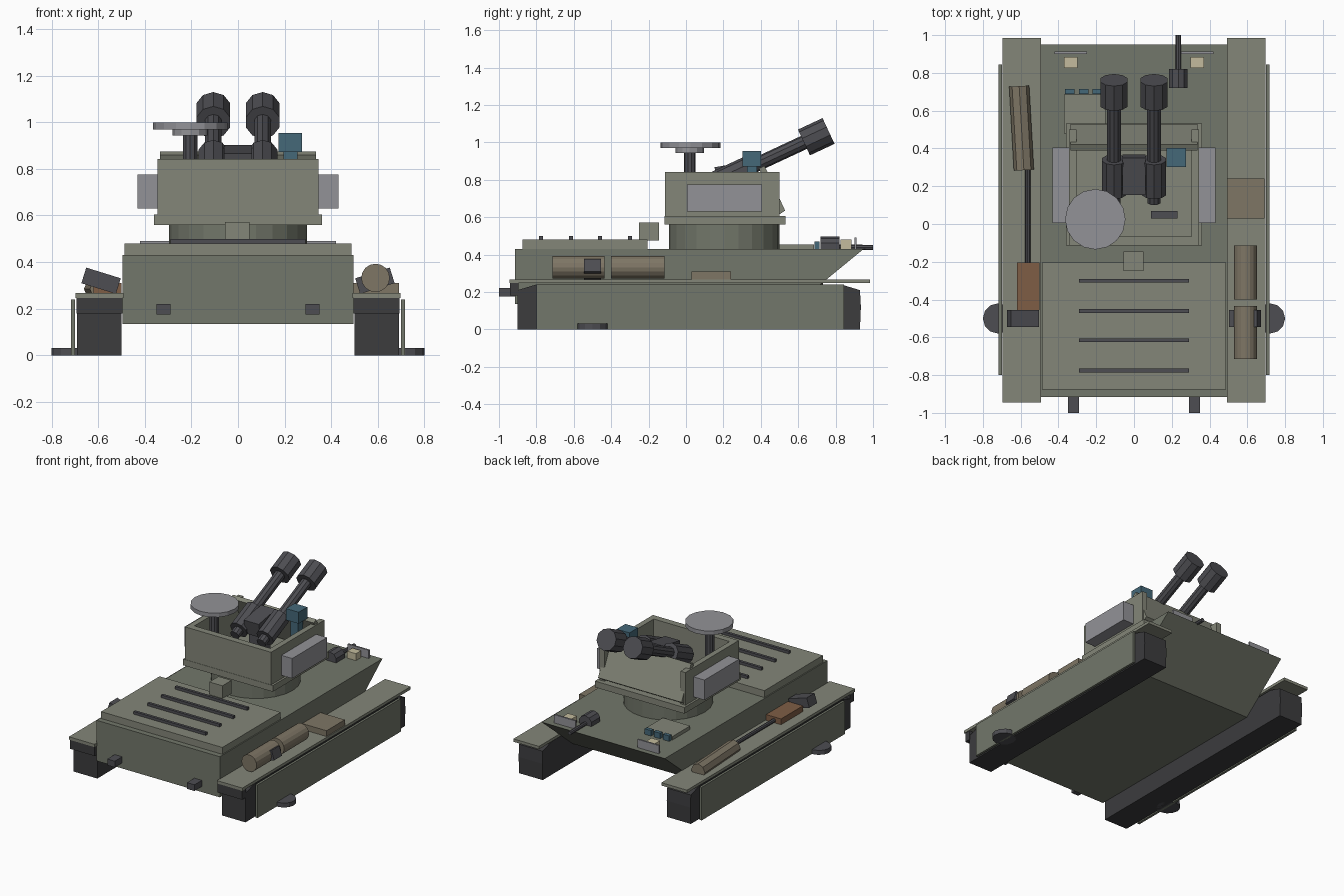
import bpy, bmesh, math
from mathutils import Matrix, Vector, Euler

if "Cube" in bpy.data.objects:
    bpy.data.objects.remove(bpy.data.objects["Cube"])

def mat(name, c):
    m = bpy.data.materials.new(name)
    m.diffuse_color = (*c, 1)
    m.use_nodes = True
    m.node_tree.nodes["Principled BSDF"].inputs["Base Color"].default_value = m.diffuse_color
    return m

OLIVE = mat("olive", (0.23, 0.24, 0.19))
DARK_OLIVE = mat("dark_olive", (0.17, 0.185, 0.145))
DARK = mat("dark_metal", (0.075, 0.075, 0.085))
BLACK = mat("black_rubber", (0.045, 0.045, 0.048))
GREY = mat("grey_panel", (0.29, 0.29, 0.31))
BLUE = mat("blue_glass", (0.06, 0.14, 0.19))
TAN = mat("tan_canvas", (0.21, 0.18, 0.13))
RUST = mat("rust", (0.21, 0.11, 0.06))
CREAM = mat("lamp_cream", (0.55, 0.50, 0.34))

def finish(name, bm, m):
    bmesh.ops.recalc_face_normals(bm, faces=bm.faces)
    me = bpy.data.meshes.new(name)
    bm.to_mesh(me)
    bm.free()
    me.materials.append(m)
    ob = bpy.data.objects.new(name, me)
    bpy.context.collection.objects.link(ob)
    return ob

def box(name, x, y, z, m, rot=(0, 0, 0)):
    """Box from (min, max) ranges, turned about its own centre."""
    c = Vector([(r[0] + r[1]) / 2 for r in (x, y, z)])
    s = [r[1] - r[0] for r in (x, y, z)]
    bm = bmesh.new()
    bmesh.ops.create_cube(bm, size=1, matrix=Matrix.Translation(c)
                          @ Euler(rot).to_matrix().to_4x4() @ Matrix.Diagonal((*s, 1)))
    return finish(name, bm, m)

def rod(name, a, b, r, m, n=12):
    """Flat-sided cylinder from point a to point b."""
    a, b = Vector(a), Vector(b)
    d = b - a
    q = d.to_track_quat('Z', 'Y').to_matrix().to_4x4()
    bm = bmesh.new()
    bmesh.ops.create_cone(bm, cap_ends=True, segments=n, radius1=r, radius2=r, depth=d.length,
                          matrix=Matrix.Translation((a + b) / 2) @ q)
    return finish(name, bm, m)

def profile(name, pts, x, m):
    """Side profile of (y, z) points extruded along x."""
    bm = bmesh.new()
    f = bm.faces.new([bm.verts.new((x[0], *p)) for p in pts])
    e = bmesh.ops.extrude_face_region(bm, geom=[f])['geom']
    bmesh.ops.translate(bm, vec=(x[1] - x[0], 0, 0),
                        verts=[v for v in e if isinstance(v, bmesh.types.BMVert)])
    return finish(name, bm, m)

def span(s, a, b):
    return tuple(sorted((s * a, s * b)))

# Hull and engine deck
profile("hull", [(-0.915, 0.135), (0.59, 0.135), (0.95, 0.43), (-0.915, 0.43)], (-0.495, 0.495), DARK_OLIVE)
box("engine_deck", (-0.487, 0.487), (-0.875, -0.205), (0.43, 0.48), OLIVE)
for i, y in enumerate((-0.3, -0.46, -0.615, -0.775)):
    box(f"deck_slat_{i}", (-0.29, 0.29), (y - 0.01, y + 0.01), (0.475, 0.5), DARK)

# Running gear and fittings on both sides
for s, side in ((-1, "left"), (1, "right")):
    profile(f"track_{side}", [(-0.9, 0), (0.93, 0), (0.935, 0.12), (0.93, 0.21), (0.83, 0.24),
                              (-0.8, 0.24), (-0.9, 0.21)], span(s, 0.5, 0.69), BLACK)
    box(f"fender_{side}", span(s, 0.492, 0.697), (-0.945, 0.985), (0.247, 0.268), OLIVE)
    box(f"skirt_{side}", span(s, 0.70, 0.717), (-0.8, 0.845), (0, 0.24), DARK_OLIVE)
    box(f"rear_flap_{side}", span(s, 0.495, 0.692), (-0.94, -0.895), (0.18, 0.248), BLACK)
    rod(f"foot_pad_{side}", (s * 0.72, -0.5, 0), (s * 0.72, -0.5, 0.032), 0.08, DARK)
    box(f"stabiliser_{side}", span(s, 0.51, 0.665), (-0.545, -0.455), (0.285, 0.355), DARK, (0, -s * -0.3 * -1, 0))
    box(f"tow_hook_{side}", span(s, 0.29, 0.35), (-1.0, -0.91), (0.175, 0.22), DARK)
    box(f"headlamp_{side}", span(s, 0.30, 0.37), (0.825, 0.885), (0.43, 0.48), CREAM)
    box(f"lamp_guard_{side}", span(s, 0.25, 0.42), (0.9, 0.912), (0.43, 0.49), GREY)
    # Turret side wall and its panel box
    box(f"turret_wall_{side}", span(s, 0.305, 0.345), (-0.11, 0.5), (0.6, 0.842), OLIVE)
    box(f"turret_panel_{side}", span(s, 0.34, 0.432), (0.005, 0.405), (0.63, 0.775), GREY)

# Turret
rod("turret_ring", (0, 0.205, 0.42), (0, 0.205, 0.565), 0.296, DARK_OLIVE, 24)
box("turret_base", (-0.36, 0.36), (-0.115, 0.532), (0.56, 0.605), OLIVE)
box("turret_back_wall", (-0.345, 0.345), (-0.113, -0.065), (0.6, 0.842), OLIVE)
profile("turret_front_plate", [(0.53, 0.635), (0.5, 0.615), (0.39, 0.86), (0.42, 0.875)], (-0.335, 0.335), OLIVE)
box("rear_stowage", (-0.055, 0.05), (-0.25, -0.145), (0.475, 0.572), OLIVE)
box("gunner_seat", (0.09, 0.23), (0.03, 0.07), (0.6, 0.72), DARK)

# Radar dish
rod("radar_mast", (-0.205, 0.02, 0.6), (-0.205, 0.02, 0.945), 0.032, DARK, 10)
rod("radar_hub", (-0.205, 0.02, 0.943), (-0.205, 0.02, 0.972), 0.075, GREY)
rod("radar_dish", (-0.205, 0.025, 0.97), (-0.205, 0.025, 1.0), 0.16, GREY, 16)

# Sight
box("sight_post", (0.195, 0.255), (0.325, 0.38), (0.6, 0.88), BLUE)
box("sight_head", (0.173, 0.275), (0.303, 0.402), (0.872, 0.955), BLUE)

# Twin guns, raised 25 degrees
tilt = math.radians(25)
def along(x, t):
    return (x, 0.25 + t * math.cos(tilt), 0.822 + t * math.sin(tilt))
for s, side in ((-1, "left"), (1, "right")):
    x = s * 0.106
    rod(f"gun_tail_{side}", along(x, -0.15), along(x, -0.08), 0.035, DARK, 10)
    rod(f"gun_breech_{side}", along(x, -0.1), along(x, 0.1), 0.066, DARK, 10)
    rod(f"gun_barrel_{side}", along(x, 0.08), along(x, 0.45), 0.038, DARK, 10)
    rod(f"gun_muzzle_{side}", along(x, 0.42), along(x, 0.565), 0.076, DARK, 10)
box("gun_cradle", (-0.06, 0.06), (0.16, 0.36), (0.78, 0.885), DARK, (tilt * 0.4, 0, 0))
box("gun_pedestal", (-0.05, 0.05), (0.2, 0.3), (0.6, 0.8), DARK)

# Driver hatch, periscopes and bow gun
box("driver_hatch", (-0.37, -0.15), (0.48, 0.685), (0.43, 0.455), OLIVE)
for i in range(3):
    x = -0.34 + i * 0.073
    box(f"periscope_{i}", (x - 0.025, x + 0.025), (0.688, 0.715), (0.43, 0.47), BLUE)
rod("bow_gun_mount", (0.235, 0.72, 0.445), (0.235, 0.82, 0.445), 0.052, DARK, 10)
rod("bow_gun_barrel", (0.235, 0.8, 0.44), (0.235, 1.0, 0.438), 0.014, DARK, 8)

# Left fender load: rolled tarp and shovel
rod("rolled_tarp", (-0.583, 0.285, 0.285), (-0.608, 0.73, 0.285), 0.053, TAN, 8)
rod("shovel_handle", (-0.563, -0.22, 0.285), (-0.563, 0.3, 0.285), 0.014, DARK, 8)
box("shovel_blade", (-0.62, -0.5), (-0.455, -0.205), (0.265, 0.31), RUST)

# Right fender load: drums and box
for i, y in enumerate(((-0.715, -0.435), (-0.4, -0.115))):
    rod(f"drum_{i}", (0.59, y[0], 0.332), (0.59, y[1], 0.332), 0.061, TAN, 16)
box("fender_box", (0.495, 0.69), (0.03, 0.24), (0.265, 0.31), TAN)
